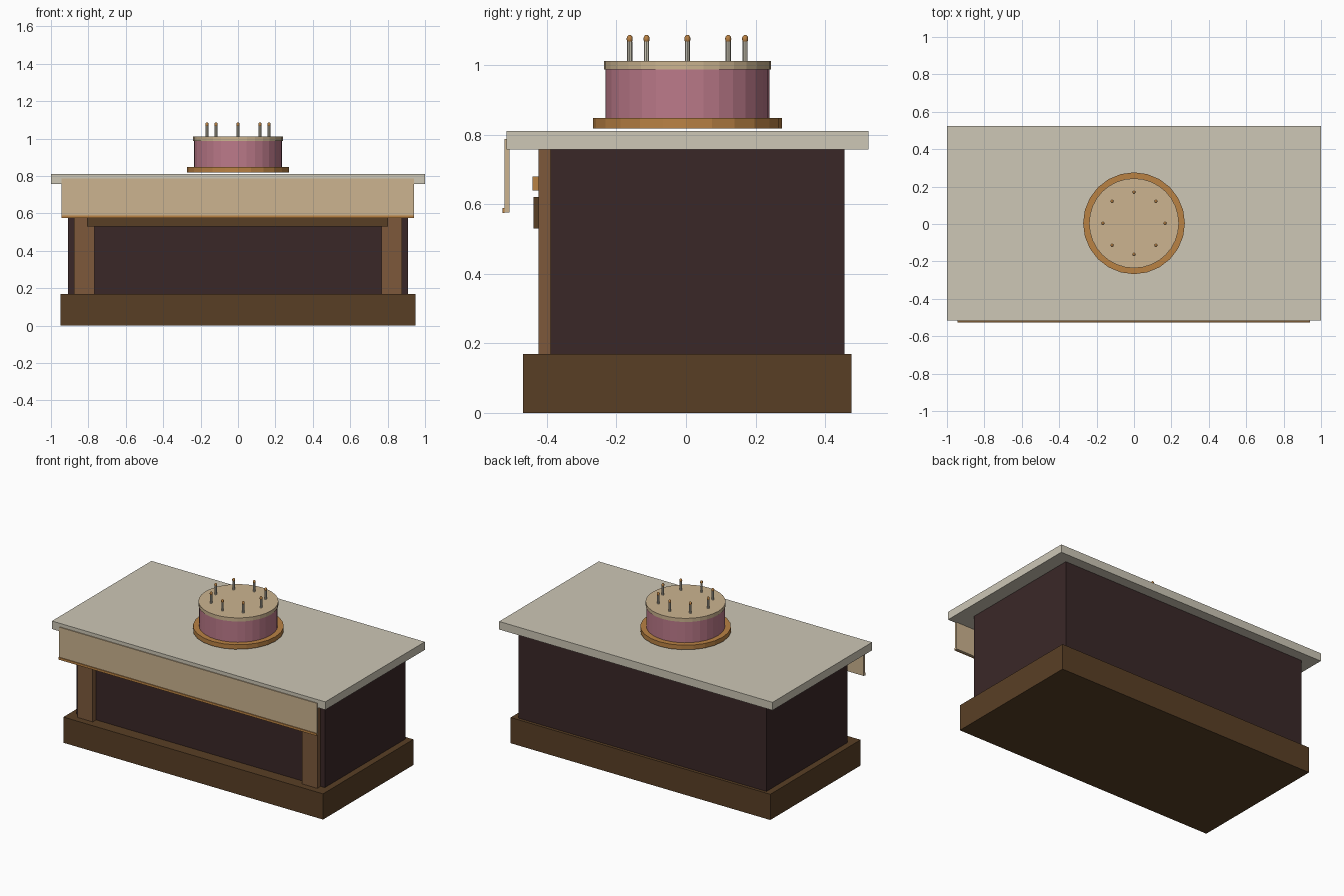
import bpy
import math

if "Cube" in bpy.data.objects:
    bpy.data.objects.remove(bpy.data.objects["Cube"], do_unlink=True)

CY = 0.004  # shared centre line of the counter and cake


def material(name, r, g, b):
    """Flat colour given as 8-bit sRGB, stored linear."""
    lin = [((c / 255 + 0.055) / 1.055) ** 2.4 for c in (r, g, b)] + [1.0]
    m = bpy.data.materials.new(name)
    m.use_nodes = True
    m.diffuse_color = lin
    m.node_tree.nodes["Principled BSDF"].inputs["Base Color"].default_value = lin
    return m


stone = material("pale stone", 205, 199, 182)
cream = material("cream", 204, 180, 144)
pink = material("pink sponge", 188, 122, 138)
dark = material("dark maroon", 58, 39, 39)
walnut = material("walnut", 89, 63, 37)
oak = material("oak", 125, 89, 59)
caramel = material("caramel", 186, 130, 68)


def box(name, mat, x, y, z):
    """Box from (min, max) ranges on each axis."""
    ranges = (x, y, z)
    bpy.ops.mesh.primitive_cube_add(size=1, location=[(a + b) / 2 for a, b in ranges])
    o = bpy.context.object
    o.name = name
    o.scale = [b - a for a, b in ranges]
    bpy.ops.object.transform_apply(location=False, rotation=False, scale=True)
    o.data.materials.append(mat)
    return o


def disc(name, mat, r, z0, z1, sides=24, x=0, y=CY):
    bpy.ops.mesh.primitive_cylinder_add(vertices=sides, radius=r, depth=z1 - z0,
                                        location=(x, y, (z0 + z1) / 2))
    o = bpy.context.object
    o.name = name
    o.data.materials.append(mat)
    return o


# Counter carcass
box("plinth", walnut, (-0.95, 0.95), (-0.468, 0.476), (0, 0.17))
box("cabinet_body", dark, (-0.908, 0.908), (-0.389, 0.456), (0.17, 0.757))
box("counter_top", stone, (-1, 1), (-0.516, 0.524), (0.757, 0.81))

# Front posts and rails
for side, name in ((-1, "right_post"), (1, "left_post")):
    box(name, oak, sorted((side * 0.766, side * 0.877)), (-0.424, -0.389), (0.17, 0.757))
box("lower_rail", walnut, (-0.806, 0.803), (-0.438, -0.424), (0.53, 0.62))
box("upper_rail", caramel, (-0.806, 0.803), (-0.441, -0.424), (0.64, 0.68))

# Hanging front panel with its trim
box("front_panel", cream, (-0.945, 0.942), (-0.522, -0.507), (0.576, 0.787))
box("panel_trim", caramel, (-0.945, 0.942), (-0.527, -0.522), (0.574, 0.589))

# Cake
disc("cake_board", caramel, 0.272, 0.818, 0.848)
disc("cake_sponge", pink, 0.236, 0.848, 0.987, 32)
disc("cake_icing", cream, 0.24, 0.987, 1.011, 32)

# Ring of candles
for i in range(8):
    a = i * math.pi / 4
    x, y = 0.166 * math.cos(a), CY + 0.166 * math.sin(a)
    disc(f"candle_{i + 1}", stone, 0.0075, 1.011, 1.068, 8, x, y)
    bpy.ops.mesh.primitive_uv_sphere_add(segments=8, ring_count=6, radius=1,
                                         location=(x, y, 1.075))
    flame = bpy.context.object
    flame.name = f"flame_{i + 1}"
    flame.scale = (0.009, 0.009, 0.012)
    flame.data.materials.append(caramel)
    bpy.ops.object.shade_smooth()
